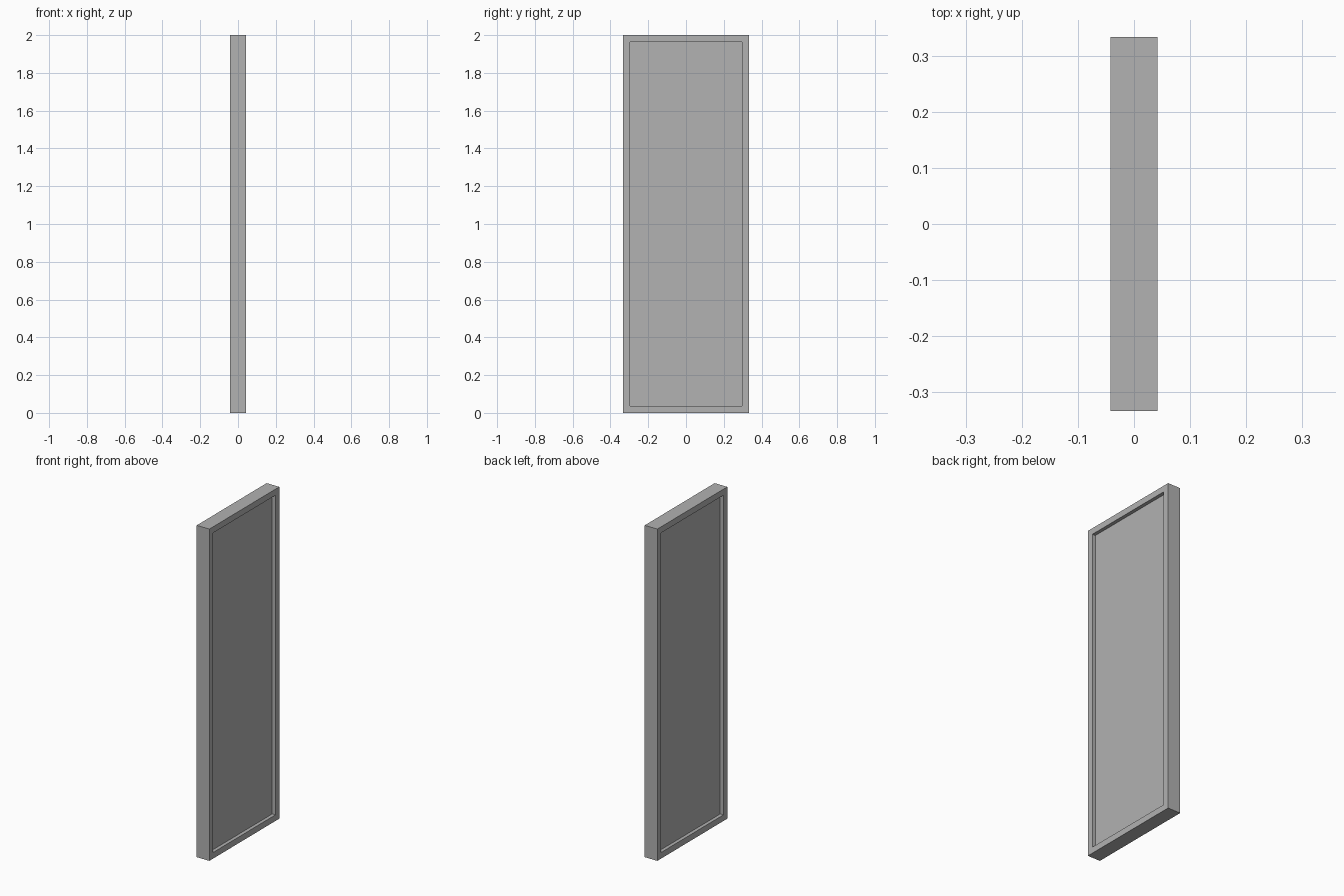
import bpy
import bmesh
from mathutils import Matrix, Vector

cube = bpy.data.objects.get("Cube")
if cube:
    bpy.data.objects.remove(cube, do_unlink=True)

THICK, WIDTH, HEIGHT = 0.084, 0.666, 2.0
RIM, RECESS = 0.037, 0.021

# Single grey material
grey = bpy.data.materials.new("plain grey")
grey.use_nodes = True
colour = (0.445, 0.445, 0.445, 1)
grey.diffuse_color = colour
grey.node_tree.nodes["Principled BSDF"].inputs["Base Color"].default_value = colour

# Upright slab
bm = bmesh.new()
bmesh.ops.create_cube(bm, size=1, matrix=Matrix.Translation((0, 0, HEIGHT / 2))
                      @ Matrix.Diagonal((THICK, WIDTH, HEIGHT, 1)))
bm.normal_update()

# Rim and straight-walled recess on both broad sides
broad = [f for f in bm.faces if abs(f.normal.x) > 0.9]
bmesh.ops.inset_individual(bm, faces=broad, thickness=RIM, use_even_offset=True)
for face in broad:
    inward = Vector((-RECESS if face.calc_center_median().x > 0 else RECESS, 0, 0))
    panel = bmesh.ops.extrude_discrete_faces(bm, faces=[face])["faces"][0]
    bmesh.ops.translate(bm, verts=panel.verts, vec=inward)
bmesh.ops.recalc_face_normals(bm, faces=bm.faces)

mesh = bpy.data.meshes.new("recessed_door_panel")
bm.to_mesh(mesh)
bm.free()
mesh.materials.append(grey)
door = bpy.data.objects.new("recessed_door_panel", mesh)
bpy.context.collection.objects.link(door)
